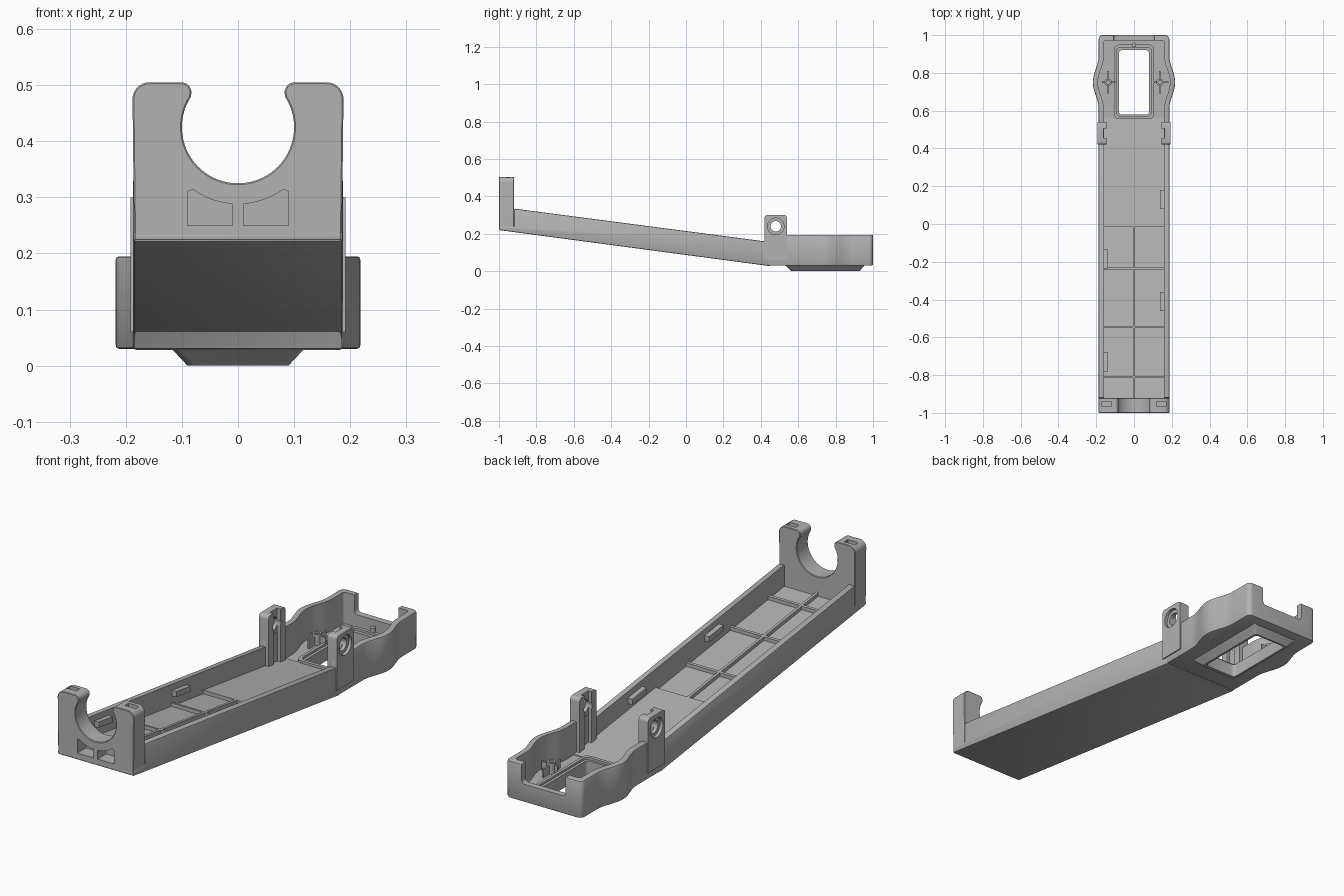
import bpy, bmesh, math

cube = bpy.data.objects.get("Cube")
if cube:
    bpy.data.objects.remove(cube, do_unlink=True)

grey = bpy.data.materials.new("matte grey plastic")
grey.use_nodes = True
grey.diffuse_color = (0.45, 0.45, 0.45, 1)
grey.node_tree.nodes["Principled BSDF"].inputs["Base Color"].default_value = (0.45, 0.45, 0.45, 1)

PLACE = {"x": lambda a, b, t: (t, a, b),
         "y": lambda a, b, t: (a, t, b),
         "z": lambda a, b, t: (a, b, t)}


def loft(name, axis, lo, hi, start, end=None):
    """Solid between two outlines placed at lo and hi along an axis."""
    end = end or start
    bm = bmesh.new()
    rings = [[bm.verts.new(PLACE[axis](a, b, t)) for a, b in pts]
             for pts, t in ((start, lo), (end, hi))]
    bm.faces.new(rings[0])
    bm.faces.new(rings[1])
    n = len(start)
    for i in range(n):
        j = (i + 1) % n
        bm.faces.new((rings[0][i], rings[0][j], rings[1][j], rings[1][i]))
    bmesh.ops.recalc_face_normals(bm, faces=bm.faces)
    mesh = bpy.data.meshes.new(name)
    bm.to_mesh(mesh)
    bm.free()
    mesh.materials.append(grey)
    obj = bpy.data.objects.new(name, mesh)
    bpy.context.collection.objects.link(obj)
    return obj


def arc(ca, cb, r, a0, a1, n=8):
    return [(ca + r * math.cos(math.radians(a0 + (a1 - a0) * i / n)),
             cb + r * math.sin(math.radians(a0 + (a1 - a0) * i / n))) for i in range(n + 1)]


def circle(ca, cb, r, n=28):
    return arc(ca, cb, r, 0, 360, n)[:-1]


def rrect(a0, a1, b0, b1, r=0.015):
    return (arc(a1 - r, b1 - r, r, 0, 90, 4) + arc(a0 + r, b1 - r, r, 90, 180, 4)
            + arc(a0 + r, b0 + r, r, 180, 270, 4) + arc(a1 - r, b0 + r, r, 270, 360, 4))


def rect(a0, a1, b0, b1):
    return [(a0, b0), (a1, b0), (a1, b1), (a0, b1)]


def apply(obj, mod):
    bpy.context.view_layer.objects.active = obj
    bpy.ops.object.modifier_apply(modifier=mod.name)


def bevel(obj, width, segments=2):
    mod = obj.modifiers.new("rounding", "BEVEL")
    mod.width, mod.segments, mod.limit_method = width, segments, "ANGLE"
    mod.angle_limit = math.radians(40)
    apply(obj, mod)


def cut(cutter, *targets):
    cutter.hide_render = True
    for obj in targets:
        mod = obj.modifiers.new("cut", "BOOLEAN")
        mod.operation, mod.solver, mod.object = "DIFFERENCE", "EXACT", cutter
        apply(obj, mod)
    bpy.data.objects.remove(cutter, do_unlink=True)


def mirrored(half):
    return half + [(-a, b) for a, b in reversed(half)]


def under(y):
    return 0.22 - 0.133 * (y + 1)


# Sloping tray
W, IN = 0.187, 0.16
tray = loft("tray", "x", -W, W, [(-1, 0.22), (-1, 0.24), (-0.92, 0.24), (-0.92, 0.335),
                                 (0.45, 0.156), (0.45, under(0.45))])
bevel(tray, 0.006)
cut(loft("tray_hollow", "x", -IN, IN, [(-0.92, under(-0.92) + 0.03), (0.5, under(0.5) + 0.03),
                                       (0.5, 0.4), (-0.92, 0.4)]), tray)

# Raised floor and stiffening ribs
loft("raised_floor", "x", -IN, IN, [(-0.01, under(-0.01) + 0.01), (-0.01, under(-0.01) + 0.046),
                                    (0.43, under(0.43) + 0.046), (0.56, 0.058), (0.56, 0.04), (0.43, 0.04)])


def rib(name, x0, x1, y0, y1):
    loft(name, "x", x0, x1, [(y0, under(y0) + 0.02), (y1, under(y1) + 0.02),
                             (y1, under(y1) + 0.046), (y0, under(y0) + 0.046)])


for y in (-0.01, -0.235, -0.545, -0.81):
    rib("cross_rib", -IN, IN, y - 0.006, y + 0.006)
rib("long_rib", -0.006, 0.006, -0.92, -0.01)

# Retaining tabs near the wall tops
for side, y0 in ((1, 0.08), (1, -0.46), (-1, -0.235), (-1, -0.78)):
    y1 = y0 + 0.1
    top = [under(y) + 0.1 for y in (y0, y1)]
    loft("wall_tab", "x", side * 0.138, side * 0.165,
         [(y0, top[0] - 0.025), (y1, top[1] - 0.025), (y1, top[1]), (y0, top[0])])

# Upright clip with a round cradle
half = [(0.185, 0.222)] + arc(0.158, 0.475, 0.03, 0, 90) + arc(0.101, 0.487, 0.018, 90, 200)
half += arc(0, 0.425, 0.1, 33, -90, 24)[:-1]
clip = loft("cradle_clip", "y", -1, -0.92, mirrored(half))
mod_width = 0.004
bevel(clip, mod_width, 1)
for s in (-1, 1):
    pocket = [(s * x, z) for x, z in
              [(0.09, 0.25), (0.01, 0.25)] + arc(0, 0.425, 0.137, -86, -54) + [(0.09, 0.31)]]
    cut(loft("front_pocket", "y", -1.05, -0.94, pocket), clip)
    cut(loft("top_socket", "z", 0.46, 0.6,
             rect(s * 0.145 - 0.025, s * 0.145 + 0.025, -0.965, -0.94)), clip)

# Bulged head
def head_half(inset, y0, y1, r):
    pts = [(W - inset, y0)]
    for i in range(21):
        t = i / 10 - 1
        pts.append((W - inset + 0.0155 * (1 + math.cos(math.pi * t)), 0.75 + 0.14 * t))
    return pts + arc(W - inset - r, y1 - r, r, 0, 90, 5)


head = loft("head", "z", 0.03, 0.195, mirrored(head_half(0, 0.42, 1, 0.022)))
bevel(head, 0.006)
cut(loft("head_hollow", "z", 0.055, 0.3, mirrored(head_half(0.027, 0.38, 0.972, 0.012))), head)
cut(loft("back_notch", "y", 0.95, 1.05, rrect(-0.108, 0.108, 0.11, 0.3)), head)

# Base boss and window frame
boss = loft("base_boss", "z", 0, 0.032, rrect(-0.09, 0.09, 0.565, 0.928), rrect(-0.12, 0.12, 0.53, 0.955))
frame = loft("window_frame", "z", 0.04, 0.07, rrect(-0.105, 0.105, 0.555, 0.95, 0.025))
cut(loft("frame_step", "z", 0.06, 0.1, rrect(-0.092, 0.092, 0.57, 0.935, 0.02)), frame)
cut(loft("window", "z", -0.1, 0.15, rrect(-0.08, 0.08, 0.58, 0.92)),
    head, boss, frame)

# Pivot ears with counterbored holes
for s in (-1, 1):
    ear = loft("pivot_ear", "x", s * 0.145, s * 0.192,
               [(0.42, 0.06), (0.54, 0.06)] + arc(0.525, 0.285, 0.015, 0, 90, 4)
               + arc(0.435, 0.285, 0.015, 90, 180, 4))
    cut(loft("ear_groove", "x", s * 0.13, s * 0.162, rect(0.455, 0.505, 0, 0.4)), ear)
    cut(loft("ear_hole", "x", s * 0.1, s * 0.25, circle(0.48, 0.24, 0.028)), ear)
    cut(loft("ear_counterbore", "x", s * 0.178, s * 0.25, circle(0.48, 0.24, 0.044)), ear)

    # Screw posts with fins
    post = loft("screw_post", "z", 0.045, 0.105, circle(s * 0.137, 0.75, 0.019, 20))
    fins = [loft("post_fin", "z", 0.045, 0.095, rect(s * 0.137 - 0.004, s * 0.137 + 0.004, 0.69, 0.81)),
            loft("post_fin", "z", 0.045, 0.095, rect(s * 0.137 - 0.032, s * 0.137 + 0.045, 0.746, 0.754))]
    cut(loft("screw_hole", "z", 0.06, 0.2, circle(s * 0.137, 0.75, 0.01, 16)), post, *fins)

# Small locating peg
loft("locating_peg", "z", 0.045, 0.09, circle(0, 0.948, 0.012, 16))

# Shading
for obj in bpy.context.collection.objects:
    if obj.type == "MESH":
        bpy.ops.object.select_all(action="DESELECT")
        obj.select_set(True)
        bpy.context.view_layer.objects.active = obj
        bpy.ops.object.shade_smooth_by_angle(angle=math.radians(30))
